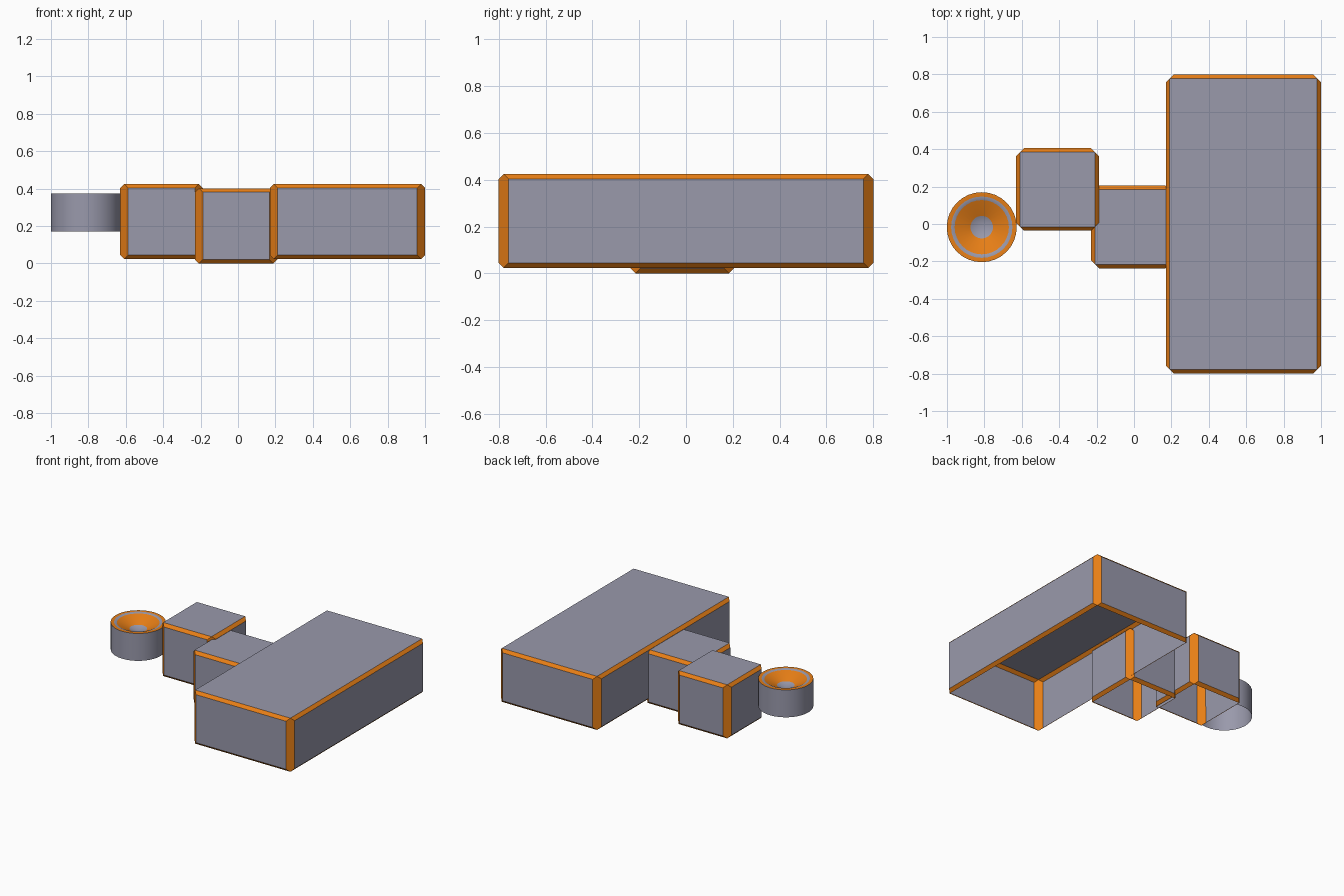
import bpy, math

if "Cube" in bpy.data.objects:
    bpy.data.objects.remove(bpy.data.objects["Cube"])


def material(name, rgb):
    m = bpy.data.materials.new(name)
    m.diffuse_color = (*rgb, 1)
    m.use_nodes = True
    m.node_tree.nodes["Principled BSDF"].inputs["Base Color"].default_value = m.diffuse_color
    return m


GREY = material("lilac_grey", (0.32, 0.32, 0.41))
ORANGE = material("orange", (0.80, 0.21, 0.008))
C = 0.021  # edge chamfer; upright edges are cut twice as deep


def add_object(name, verts, faces, mats):
    mesh = bpy.data.meshes.new(name)
    mesh.from_pydata(verts, [], faces)
    mesh.materials.append(GREY)
    mesh.materials.append(ORANGE)
    for p, i in zip(mesh.polygons, mats):
        p.material_index = i
    ob = bpy.data.objects.new(name, mesh)
    bpy.context.collection.objects.link(ob)
    return ob


def chamfered_block(name, x0, x1, y0, y1, z0, z1):
    """Box open underneath, grey walls, orange chamfers on every edge."""
    verts, faces, mats = [], [], []
    # per corner, six vertices: tip, a, b at the bottom, then tip, a, b at the top
    for k, (x, y, sx, sy) in enumerate([(x0, y0, 1, 1), (x1, y0, -1, 1),
                                        (x1, y1, -1, -1), (x0, y1, 1, -1)]):
        on_y = (x, y + 2 * C * sy)
        on_x = (x + 2 * C * sx, y)
        a, b = (on_y, on_x) if k % 2 == 0 else (on_x, on_y)
        tip = (x + C * sx, y + C * sy)
        for z, s in ((z0, 1), (z1, -1)):
            verts += [(*tip, z), (*a, z + C * s), (*b, z + C * s)]
    for k in range(4):
        i, j = 6 * k, 6 * ((k + 1) % 4)
        faces += [(i + 1, i, i + 2, i + 5, i + 3, i + 4),   # upright chamfer
                  (i + 2, j + 1, j + 4, i + 5),             # wall
                  (i + 5, j + 4, j + 3, i + 3),             # top chamfer
                  (i, j, j + 1, i + 2)]                     # bottom chamfer
        mats += [1, 0, 1, 1]
    faces.append((3, 9, 15, 21))                            # top
    mats.append(0)
    return add_object(name, verts, faces, mats)


def lathe(name, cx, cy, profile, bands, n=32):
    """Revolve (radius, z) points; bands gives the colour of each strip."""
    verts, faces, mats = [], [], []
    for r, z in profile:
        for s in range(n):
            t = 2 * math.pi * s / n
            verts.append((cx + r * math.cos(t), cy + r * math.sin(t), z))
    for b, col in enumerate(bands):
        for s in range(n):
            u = (s + 1) % n
            faces.append((b * n + s, b * n + u, (b + 1) * n + u, (b + 1) * n + s))
            mats.append(col)
    # close the middle with a shallow cone
    last = (len(profile) - 1) * n
    verts.append((cx, cy, profile[-1][1] - 0.02))
    for s in range(n):
        faces.append((last + s, last + (s + 1) % n, len(verts) - 1))
        mats.append(0)
    return add_object(name, verts, faces, mats)


# main body and the two stepped connecting blocks
chamfered_block("main_block", 0.17, 1.0, -0.80, 0.80, 0.024, 0.425)
chamfered_block("middle_block", -0.23, 0.21, -0.237, 0.205, 0.0, 0.402)
chamfered_block("end_block", -0.63, -0.188, -0.036, 0.405, 0.024, 0.425)

# round cup with a funnel top, open underneath
cup = lathe("round_cup", -0.814, -0.017,
            [(0.187, 0.17), (0.187, 0.375), (0.164, 0.375), (0.145, 0.37), (0.06, 0.325)],
            [0, 1, 0, 1])
bpy.ops.object.select_all(action='DESELECT')
cup.select_set(True)
bpy.context.view_layer.objects.active = cup
bpy.ops.object.shade_smooth_by_angle(angle=math.radians(30))
